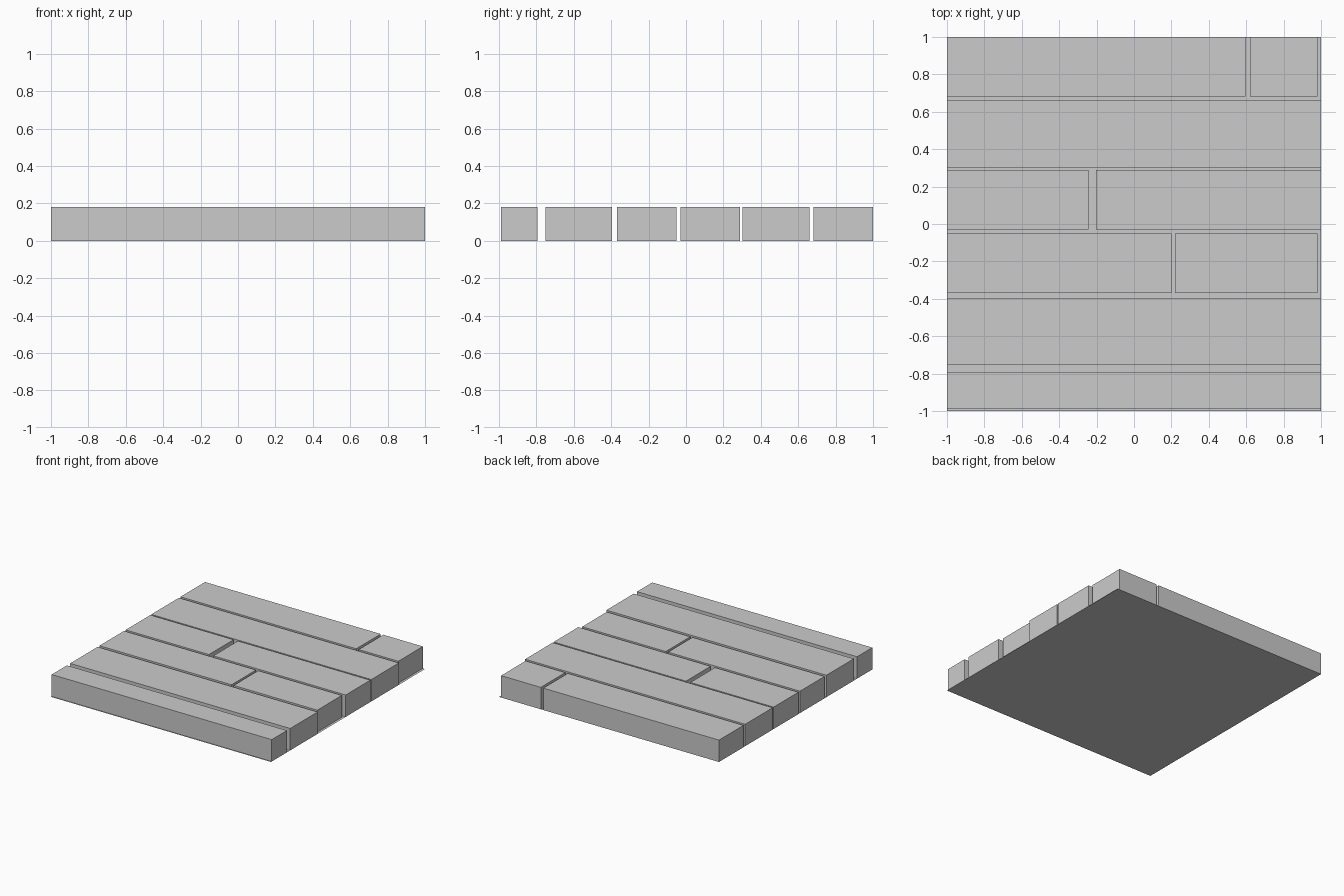
import bpy, bmesh

if "Cube" in bpy.data.objects:
    bpy.data.objects.remove(bpy.data.objects["Cube"])

HEIGHT = 0.18


def plank(name, x0, x1, y0, y1):
    """Box plank resting on the base sheet, open underneath."""
    bm = bmesh.new()
    bmesh.ops.create_cube(bm, size=1)
    for v in bm.verts:
        v.co.x = x1 if v.co.x > 0 else x0
        v.co.y = y1 if v.co.y > 0 else y0
        v.co.z = HEIGHT if v.co.z > 0 else 0
    bm.normal_update()
    under = [f for f in bm.faces if f.normal.z < -0.5]
    bmesh.ops.delete(bm, geom=under, context='FACES_ONLY')
    mesh = bpy.data.meshes.new(name)
    bm.to_mesh(mesh)
    bm.free()
    bpy.context.collection.objects.link(bpy.data.objects.new(name, mesh))


# Rows of planks, front to back: y range and the x spans within it
rows = [
    (-0.99, -0.793, [(-1, 1)]),
    (-0.75, -0.395, [(-1, 1)]),
    (-0.37, -0.052, [(-1, 0.2), (0.22, 0.98)]),
    (-0.03, 0.29, [(-1, -0.243), (-0.203, 1)]),
    (0.303, 0.66, [(-1, 1)]),
    (0.682, 1.0, [(-1, 0.597), (0.62, 0.98)]),
]
for r, (y0, y1, spans) in enumerate(rows, 1):
    for s, (x0, x1) in enumerate(spans, 1):
        plank(f"plank_row{r}_{s}", x0, x1, y0, y1)

# Flat sheet under the planks, closing the gaps
bpy.ops.mesh.primitive_plane_add(size=2)
bpy.context.object.name = "base_sheet"
